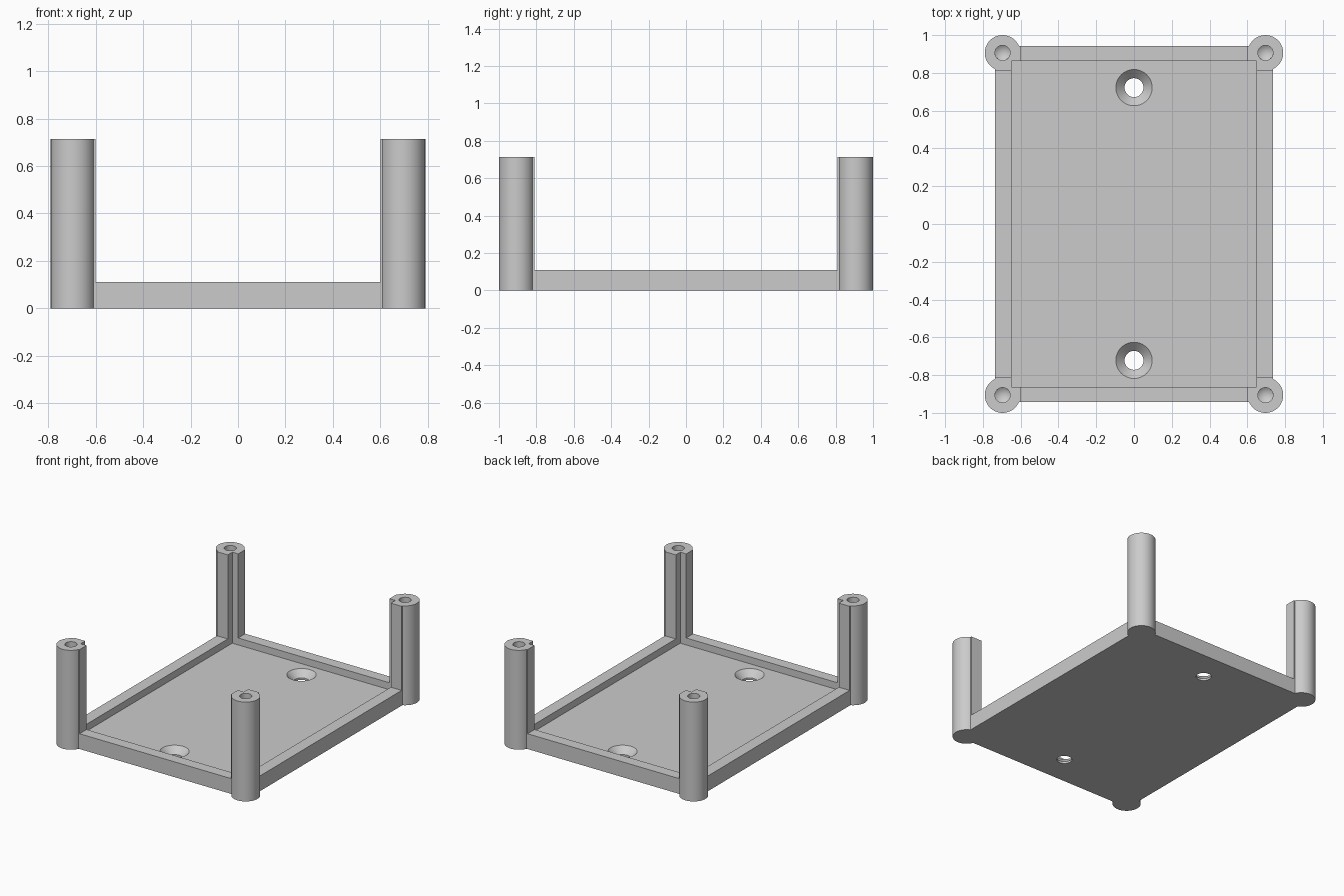
import bpy, math

if "Cube" in bpy.data.objects:
    bpy.data.objects.remove(bpy.data.objects["Cube"], do_unlink=True)

# Main dimensions
HEIGHT, RIM, FLOOR = 0.715, 0.11, 0.06
OUTER_X, OUTER_Y = 0.735, 0.942
INNER_X, INNER_Y = 0.649, 0.862
GAP_X, GAP_Y = 0.602, 0.811
POST_X, POST_Y, POST_R = 0.696, 0.906, 0.094
SCREW_Y = 0.722
EPS = 0.05

grey = bpy.data.materials.new("plain_grey")
grey.use_nodes = True
colour = (0.6, 0.6, 0.6, 1)
grey.diffuse_color = colour
grey.node_tree.nodes["Principled BSDF"].inputs["Base Color"].default_value = colour


def box(name, half_x, half_y, low, high):
    bpy.ops.mesh.primitive_cube_add(size=2, location=(0, 0, (low + high) / 2))
    ob = bpy.context.object
    ob.name = name
    ob.scale = (half_x, half_y, (high - low) / 2)
    bpy.ops.object.transform_apply(location=True, rotation=False, scale=True)
    return ob


def cone(name, x, y, low, high, r_low, r_high):
    bpy.ops.mesh.primitive_cone_add(vertices=64, radius1=r_low, radius2=r_high,
                                    depth=high - low, location=(x, y, (low + high) / 2))
    ob = bpy.context.object
    ob.name = name
    return ob


def combine(target, tool, operation):
    mod = target.modifiers.new(operation.lower(), 'BOOLEAN')
    mod.operation = operation
    mod.solver = 'EXACT'
    mod.object = tool
    bpy.context.view_layer.objects.active = target
    bpy.ops.object.modifier_apply(modifier=mod.name)
    bpy.data.objects.remove(tool, do_unlink=True)


# Full-height block with round corner posts
tray = box("tray_with_corner_posts", OUTER_X, OUTER_Y, 0, HEIGHT)
corners = [(sx * POST_X, sy * POST_Y) for sx in (-1, 1) for sy in (-1, 1)]
for x, y in corners:
    combine(tray, cone("post", x, y, 0, HEIGHT, POST_R, POST_R), 'UNION')

# Inner cavity, then the side openings above the low rim
combine(tray, box("cavity", INNER_X, INNER_Y, FLOOR, 1), 'DIFFERENCE')
combine(tray, box("end_opening", GAP_X, 2, RIM, 1), 'DIFFERENCE')
combine(tray, box("side_opening", 2, GAP_Y, RIM, 1), 'DIFFERENCE')

# Blind drilled holes in the post tops, with a pointed bottom
for x, y in corners:
    drill = cone("drill", x, y, 0.25, HEIGHT + EPS, 0.04, 0.04)
    combine(drill, cone("drill_tip", x, y, 0.22, 0.2501, 0, 0.04), 'UNION')
    combine(tray, drill, 'DIFFERENCE')

# Countersunk screw holes through the floor
for y in (-SCREW_Y, SCREW_Y):
    combine(tray, cone("screw_hole", 0, y, -EPS, FLOOR + EPS, 0.05, 0.05), 'DIFFERENCE')
    sink_low, slope = 0.013, 1.0
    top = FLOOR + 0.02
    combine(tray, cone("countersink", 0, y, sink_low, top, 0.049,
                       0.049 + slope * (top - sink_low)), 'DIFFERENCE')

tray.data.materials.clear()
tray.data.materials.append(grey)
bpy.ops.object.select_all(action='DESELECT')
tray.select_set(True)
bpy.context.view_layer.objects.active = tray
bpy.ops.object.shade_smooth_by_angle(angle=math.radians(25))
